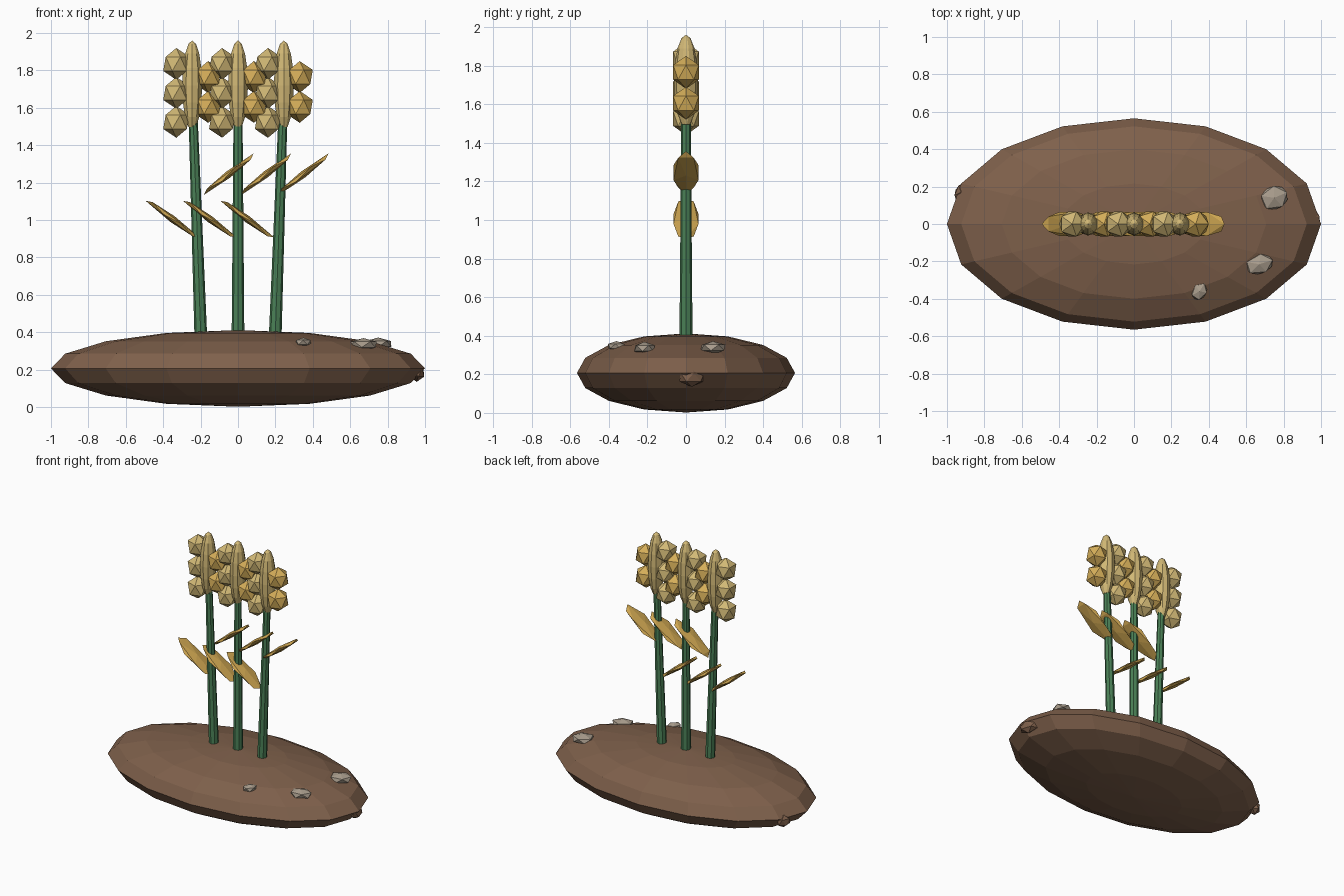
import bpy
import math
from mathutils import Matrix

cube = bpy.data.objects.get("Cube")
if cube:
    bpy.data.objects.remove(cube, do_unlink=True)


def material(name, color):
    m = bpy.data.materials.new(name)
    m.use_nodes = True
    m.diffuse_color = (*color, 1)
    m.node_tree.nodes["Principled BSDF"].inputs["Base Color"].default_value = (*color, 1)
    return m


SOIL = material("soil brown", (0.21, 0.117, 0.07))
GREEN = material("stem green", (0.07, 0.22, 0.095))
PALE = material("pale straw", (0.64, 0.48, 0.18))
GOLD = material("grain gold", (0.66, 0.42, 0.1))
LEAF = material("leaf gold", (0.6, 0.37, 0.08))
STONE = material("stone grey", (0.39, 0.33, 0.26))


def finish(name, mat, loc, scale, rot=(0, 0, 0)):
    ob = bpy.context.object
    ob.name = name
    ob.location, ob.scale, ob.rotation_euler = loc, scale, rot
    ob.data.materials.append(mat)
    return ob


def ball(name, mat, loc, scale, segments, rings):
    bpy.ops.mesh.primitive_uv_sphere_add(segments=segments, ring_count=rings, radius=1)
    return finish(name, mat, loc, scale)


def nugget(name, mat, loc, scale, rot=(0, 0, 0)):
    bpy.ops.mesh.primitive_ico_sphere_add(subdivisions=1, radius=1)
    return finish(name, mat, loc, scale, rot)


# Mound of soil
ball("soil_mound", SOIL, (0, 0, 0.207), (1, 0.565, 0.205), 16, 8)

# Three stalks, the outer ones leaning outward
for label, side in (("right", -1), ("middle", 0), ("left", 1)):
    base, head = side * 0.2, side * 0.245

    # Tapered stem, sheared so it leans
    bpy.ops.mesh.primitive_cone_add(vertices=8, radius1=0.034, radius2=0.024, depth=1.2)
    stem = finish(label + "_stem", GREEN, (side * 0.22, 0, 0.98), (1, 1, 1))
    lean = Matrix.Identity(4)
    lean[0][2] = side * 0.035
    stem.data.transform(lean)

    # Seed head core
    ball(label + "_head", PALE, (head, 0, 1.72), (0.056, 0.062, 0.24), 10, 8)

    # Grains down both sides of the head
    for i in range(3):
        nugget(f"{label}_pale_grain", PALE, (head - 0.085, 0, 1.525 + i * 0.155),
               (0.078, 0.078, 0.085))
    for i in range(2):
        nugget(f"{label}_gold_grain", GOLD, (head + 0.085, 0, 1.605 + i * 0.16),
               (0.078, 0.078, 0.085))

    # Two slanted leaves
    for way, height in ((1, 1.245), (-1, 1.005)):
        nugget(f"{label}_leaf", LEAF, (base + way * 0.15, 0, height),
               (0.194, 0.076, 0.019), (0, -way * math.radians(37), 0))

# Stones lying on the mound
for loc, scale, turn in (((0.75, 0.14, 0.338), (0.083, 0.07, 0.034), 0.4),
                         ((0.67, -0.215, 0.335), (0.083, 0.058, 0.034), 0.3),
                         ((0.35, -0.36, 0.346), (0.054, 0.042, 0.026), 1.0)):
    nugget("stone", STONE, loc, scale, (0, 0, turn))

# Clods at the mound's ends
nugget("left_clod", SOIL, (0.955, 0.03, 0.185), (0.042, 0.075, 0.05), (0, 0, 0.3))
nugget("right_clod", SOIL, (-0.925, 0.17, 0.18), (0.035, 0.055, 0.045), (0, 0, -0.4))
